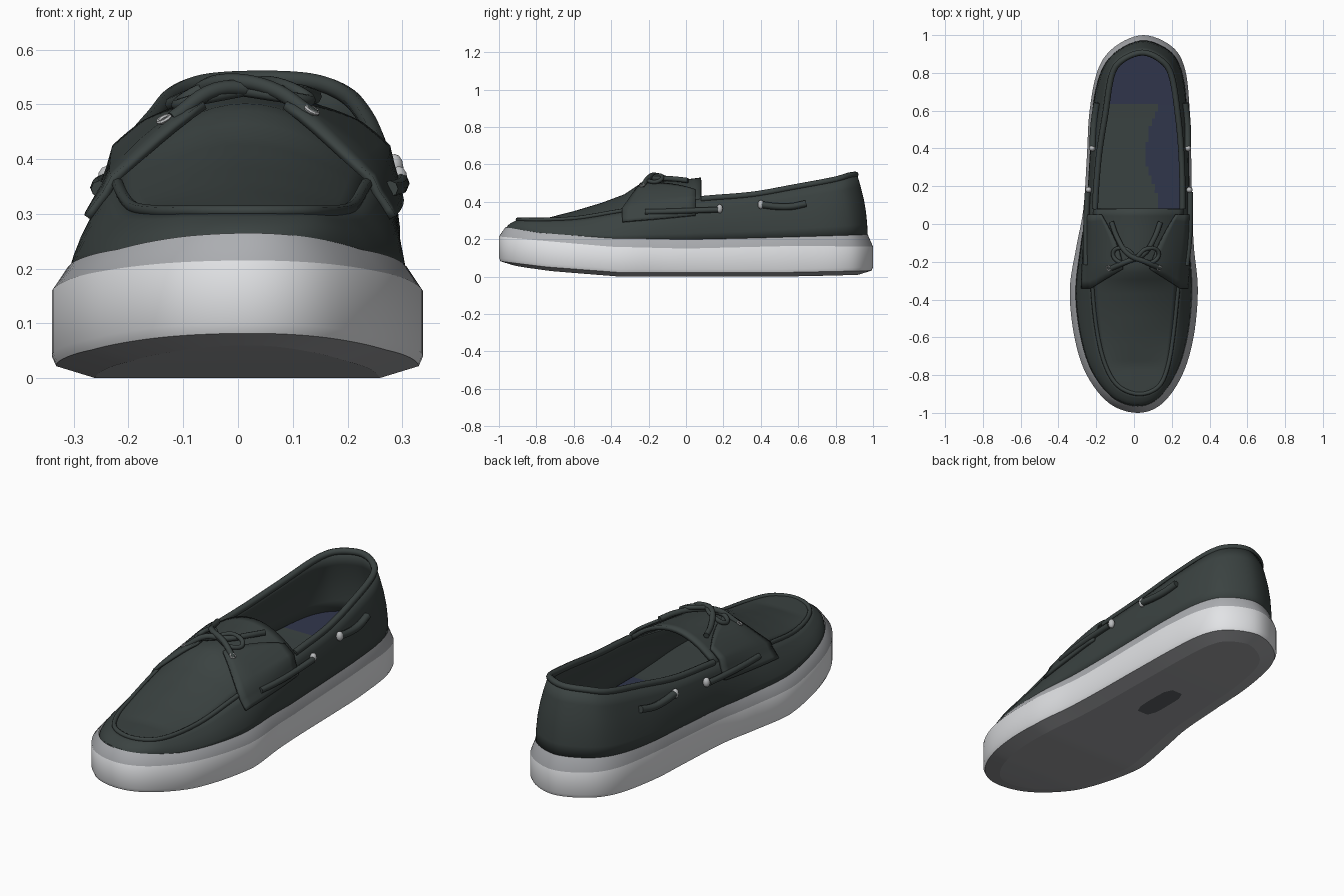
import bpy, bmesh, math
from mathutils import Vector

if "Cube" in bpy.data.objects:
    bpy.data.objects.remove(bpy.data.objects["Cube"])


def material(name, colour):
    mat = bpy.data.materials.new(name)
    mat.use_nodes = True
    rgba = (*colour, 1)
    mat.diffuse_color = rgba
    mat.node_tree.nodes["Principled BSDF"].inputs["Base Color"].default_value = rgba
    return mat


leather = material("dark leather", (0.043, 0.055, 0.053))
navy = material("navy lining", (0.03, 0.037, 0.072))
white = material("white rubber", (0.76, 0.77, 0.79))
grey = material("grey band", (0.41, 0.42, 0.44))
tread = material("grey tread", (0.34, 0.345, 0.36))
label = material("dark tread patch", (0.11, 0.12, 0.13))
silver = material("pale eyelet", (0.5, 0.51, 0.52))

STEPS = 6
# Sole outline from toe to heel: y, left x, right x
OUTLINE = [(-1, .02, .02), (-.95, -.13, .15), (-.8, -.25, .255), (-.6, -.315, .315),
           (-.35, -.34, .338), (-.12, -.305, .317), (.08, -.268, .308), (.35, -.25, .303),
           (.6, -.235, .295), (.82, -.19, .27), (.94, -.1, .2), (1, .05, .05)]
# Toe seam running into the collar: y, left x, right x, z
COLLAR = [(-.9, .03, .03, .305), (-.86, -.08, .13, .305), (-.75, -.15, .18, .305),
          (-.57, -.195, .21, .315), (-.33, -.22, .235, .355), (-.12, -.22, .26, .385),
          (.08, -.215, .265, .415), (.35, -.195, .26, .438), (.58, -.16, .24, .478),
          (.79, -.125, .205, .517), (.875, -.065, .145, .54), (.915, .045, .045, .546)]
THROAT = 6 * STEPS


def smooth_loop(rows):
    """Closed spline through the rows: +x side toe to heel, then back."""
    ctrl = [Vector((r[2], r[0], r[3] if len(r) > 3 else 0)) for r in rows]
    ctrl += [Vector((r[1], r[0], r[3] if len(r) > 3 else 0)) for r in rows[-2:0:-1]]
    pts, k = [], len(ctrl)
    for i in range(k):
        a, b, c, d = (ctrl[(i + j) % k] for j in (-1, 0, 1, 2))
        for s in range(STEPS):
            t = s / STEPS
            pts.append(b + (c - a) * t / 2 + (a - 2.5 * b + 2 * c - d / 2) * t * t
                       + (1.5 * (b - c) + (d - a) / 2) * t ** 3)
    return pts


def ramp(table, y):
    for (y0, v0), (y1, v1) in zip(table, table[1:]):
        if y <= y1:
            return v0 + (v1 - v0) * max(0, (y - y0) / (y1 - y0))
    return table[-1][1]


BOTTOM = [(-1, .06), (-.75, .03), (-.35, 0), (.5, 0), (1, .01)]
STRIPE = [(-1, .215), (-.8, .195), (-.4, .16), (0, .15), (.6, .165), (1, .16)]
RIM = [(-1, .265), (-.8, .235), (-.4, .205), (0, .2), (.6, .213), (1, .225)]
TUCK = [(-1, .035), (-.3, .03), (0, .016), (.7, .014), (1, .028)]
CREST = [(-.9, .308), (-.75, .312), (-.6, .35), (-.45, .395), (-.33, .44), (-.24, .5),
         (0, .52), (.08, .53)]

outline, collar = smooth_loop(OUTLINE), smooth_loop(COLLAR)
N = len(outline)


def outward(i):
    d = outline[(i + 1) % N] - outline[i - 1]
    return Vector((d.y, -d.x, 0)).normalized()


def ring(inset, table, lift=0):
    """Sole outline moved inward by a number or a table over y, at a height table."""
    pts = []
    for i, p in enumerate(outline):
        q = p - outward(i) * (ramp(inset, p.y) if isinstance(inset, list) else inset)
        pts.append(Vector((q.x, q.y, ramp(table, p.y) + lift)))
    return pts


def build(name, rows, mats, closed=False, rule=None, flip=False, thickness=0, offset=-1):
    """Mesh a grid of points; rule(row, centre) picks each face's material."""
    bm = bmesh.new()
    grid = [[bm.verts.new(p) for p in row] for row in rows]
    for r in range(len(grid) - 1):
        a, b = grid[r], grid[r + 1]
        for c in range(len(a) if closed else len(a) - 1):
            d = (c + 1) % len(a)
            quad = [a[c], a[d], b[d], b[c]]
            f = bm.faces.new(quad[::-1] if flip else quad)
            if rule:
                f.material_index = rule(r, f.calc_center_median())
    bmesh.ops.remove_doubles(bm, verts=bm.verts, dist=0.0005)
    mesh = bpy.data.meshes.new(name)
    bm.to_mesh(mesh)
    bm.free()
    ob = bpy.data.objects.new(name, mesh)
    bpy.context.collection.objects.link(ob)
    for m in mats:
        mesh.materials.append(m)
    if thickness:
        mod = ob.modifiers.new("thickness", "SOLIDIFY")
        mod.thickness, mod.offset = thickness, offset
    bpy.ops.object.select_all(action="DESELECT")
    ob.select_set(True)
    bpy.context.view_layer.objects.active = ob
    bpy.ops.object.shade_smooth_by_angle(angle=math.radians(40))


def tube(name, pts, radius):
    cu = bpy.data.curves.new(name, "CURVE")
    cu.dimensions = "3D"
    cu.bevel_depth, cu.bevel_resolution, cu.resolution_u = radius, 2, 6
    cu.use_fill_caps = True
    sp = cu.splines.new("BEZIER")
    sp.bezier_points.add(len(pts) - 1)
    for bp, p in zip(sp.bezier_points, pts):
        bp.co = p
        bp.handle_left_type = bp.handle_right_type = "AUTO"
    cu.materials.append(leather)
    bpy.context.collection.objects.link(bpy.data.objects.new(name, cu))


def across(loop, columns):
    return [[loop[i].lerp(loop[-i % N], c / columns) for c in range(columns + 1)]
            for i in range(N // 2 + 1)]


# Sole: raised tread edge, sidewall and stripe
build("sole_sidewall", [ring(.08, BOTTOM), ring(.008, BOTTOM, .022), ring(0, BOTTOM, .04),
                        ring(0, STRIPE), ring(TUCK, RIM)], [tread, white, grey], closed=True,
      rule=lambda r, c: (0, 1, 1, 2)[r])
build("sole_tread", across(ring(.08, BOTTOM), 4), [tread])
build("tread_patch", [[Vector((.03 + .05 * s * w, .1 + .26 * k / 6, -.001)) for s in (1, -1)]
                      for k, w in enumerate((.6, .95, 1, 1, 1, .95, .6))], [label])

# Insole with navy lining at the heel and along one side
build("insole", across(ring(.04, RIM), 28), [leather, navy], flip=True,
      rule=lambda r, c: int(c.y > .63 or (c.y > .05 and c.x > .05 + .3 * abs(c.y - .38))))

# Upper wall from sole to seam and collar
base = ring(TUCK, RIM, -.012)


def wall_point(i, t):
    return base[i].lerp(collar[i], t) + outward(i) * .014 * math.sin(math.pi * t)


build("upper_wall", [[wall_point(i, t / 5) for i in range(N)] for t in range(6)],
      [leather], closed=True, thickness=.02)


def on_wall(side, y, t, lift=0):
    """Point on the wall at a given y, t of the way up, on the +x or -x side."""
    for i in range(N // 2):
        j, k = (i, i + 1) if side > 0 else (-i % N, N - i - 1)
        p, q = wall_point(j, t), wall_point(k, t)
        if q.y >= y:
            f = max(0, (y - p.y) / max(q.y - p.y, .0001))
            return p.lerp(q, f) + outward(k) * lift
    return q


def dome(right, left, u):
    """Point on the vamp arch, u running from 1 at +x to -1 at -x."""
    p = right.lerp(left, (1 - u) / 2)
    p.z += max(0, ramp(CREST, p.y) - p.z) * (1 - abs(u) ** 2)
    return p


def dome_at(y, u):
    return dome(on_wall(1, y, 1), on_wall(-1, y, 1), u)


def on_vamp(x, y, lift):
    r, l = on_wall(1, y, 1).x, on_wall(-1, y, 1).x
    p = dome_at(y, (2 * x - r - l) / (r - l))
    return Vector((x, y, p.z + lift))


# Vamp and tongue
build("vamp", [[dome(collar[i], collar[-i % N], 1 - c / 8) for c in range(17)]
               for i in range(THROAT + 1)], [leather], flip=True, thickness=.02)

# Rolled toe seam and padded collar
tube("toe_seam", [collar[i % N] for i in range(-4 * STEPS, 4 * STEPS + 1, 2)], .011)
tube("padded_collar", [collar[i] - outward(i) * .008
                       for i in range(THROAT, N - THROAT + 1, 2)], .016)

# Side flaps, side laces and eyelets
for side, word in ((1, "left"), (-1, "right")):
    rows = []
    for k in range(11):
        f = k / 10
        inner = .3 + .5 * f ** 1.5
        row = [on_wall(side, -.34 + .39 * f, .62 + .09 * c, .007) for c in range(4)]
        for c in range(7):
            u = 1 - (1 - inner) * c / 6
            y = -.34 + .39 * f + .1 * (1 - f) * c / 6
            row.append(dome_at(y, side * u) + Vector((side * .007 * u, 0, .01)))
        rows.append(row)
    build(word + "_flap", rows, [leather], flip=side > 0, thickness=.014, offset=0)

    tube(word + "_front_side_lace", [on_wall(side, y, t, .015) for y, t in
                                     ((-.22, .86), (-.1, .8), (.05, .74), (.17, .72))], .015)
    tube(word + "_rear_side_lace", [on_wall(side, y, t, .01) for y, t in
                                    ((.4, .76), (.48, .68), (.56, .64), (.64, .66))], .018)
    for y, t in ((.18, .74), (.4, .76)):
        bpy.ops.mesh.primitive_uv_sphere_add(segments=10, ring_count=6, radius=.024,
                                             location=on_wall(side, y, t, .012))
        eyelet = bpy.context.object
        eyelet.name = word + "_side_eyelet"
        eyelet.scale = (.7, .7, 1)
        eyelet.data.materials.append(silver)
        bpy.ops.object.shade_smooth()
    bpy.ops.mesh.primitive_torus_add(major_segments=12, minor_segments=6, major_radius=.012,
                                     minor_radius=.004, location=on_vamp(side * .135, -.235, .025))
    bpy.context.object.name = word + "_top_eyelet"
    bpy.context.object.rotation_euler = (.3, side * .5, 0)
    bpy.context.object.data.materials.append(silver)

    # Crossed lace and its bow loop
    tube(word + "_crossed_lace", [on_vamp(.01 + side * x, y, h) for x, y, h in
                                  ((.13, -.235, .015), (.05, -.2, .03),
                                   (-.04, -.16, .03 + .01 * side),
                                   (-.1, -.07, .025), (-.13, .01, .02))], .014)
    tube(word + "_lace_loop", [on_vamp(.01 + side * x, y, h) for x, y, h in
                               ((0, -.18, .03), (.06, -.13, .035), (.12, -.15, .03),
                                (.09, -.2, .025), (0, -.18, .02))], .011)
